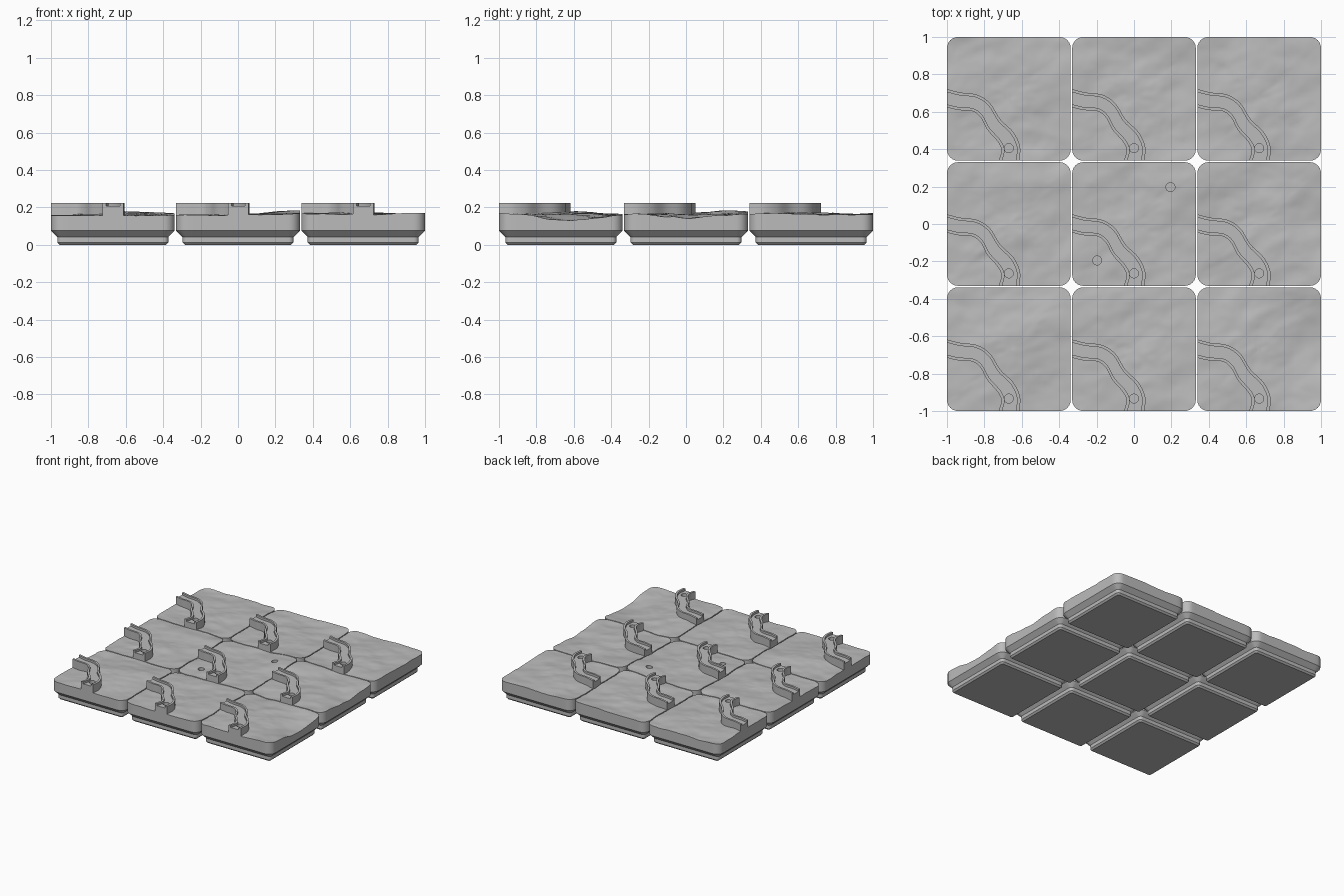
import bpy, bmesh, math
from mathutils import Vector, noise

if "Cube" in bpy.data.objects:
    bpy.data.objects.remove(bpy.data.objects["Cube"])

PITCH = 0.6693
HALF = 0.3307
HOLE_R = 0.024

stone = bpy.data.materials.new("stone grey")
stone.use_nodes = True
stone.diffuse_color = (0.5, 0.5, 0.5, 1)
stone.node_tree.nodes["Principled BSDF"].inputs["Base Color"].default_value = (0.5, 0.5, 0.5, 1)


def new_object(name, bm):
    bmesh.ops.recalc_face_normals(bm, faces=bm.faces)
    mesh = bpy.data.meshes.new(name)
    bm.to_mesh(mesh)
    bm.free()
    mesh.materials.append(stone)
    obj = bpy.data.objects.new(name, mesh)
    bpy.context.collection.objects.link(obj)
    return obj


def activate(obj):
    bpy.ops.object.select_all(action="DESELECT")
    obj.select_set(True)
    bpy.context.view_layer.objects.active = obj


def bore_holes(obj, spots, floor):
    """Cut round blind holes down to the given floor height."""
    bm = bmesh.new()
    for x, y in spots:
        ret = bmesh.ops.create_cone(bm, cap_ends=True, segments=32, radius1=HOLE_R,
                                    radius2=HOLE_R, depth=0.3)
        bmesh.ops.translate(bm, verts=ret["verts"], vec=(x, y, floor + 0.15))
    cutter = new_object("hole_cutter", bm)
    cutter.hide_render = True
    mod = obj.modifiers.new("holes", "BOOLEAN")
    mod.operation = "DIFFERENCE"
    mod.solver = "EXACT"
    mod.object = cutter
    activate(obj)
    bpy.ops.object.modifier_apply(modifier=mod.name)
    bpy.data.objects.remove(cutter)


def smooth(obj):
    activate(obj)
    bpy.ops.object.shade_smooth_by_angle(angle=math.radians(30))


def rounded_square(half, radius, arc=6, straight=18):
    """Outline of a rounded square with evenly divided sides."""
    points = []
    c = half - radius
    for k in range(4):
        turn = k * math.pi / 2
        cx, cy = [(c, c), (-c, c), (-c, -c), (c, -c)][k]
        for i in range(arc + 1):
            a = turn + math.pi / 2 * i / arc
            points.append(Vector((cx + radius * math.cos(a), cy + radius * math.sin(a))))
        nx, ny = [(-c, c), (-c, -c), (c, -c), (c, c)][k]
        a = turn + math.pi / 2
        end = Vector((nx + radius * math.cos(a), ny + radius * math.sin(a)))
        start = points[-1].copy()
        points += [start.lerp(end, i / straight) for i in range(1, straight)]
    return points


# broad rises and dips of the ground: x, y, height, spread
SWELLS = [(1.0, -0.6, -0.025, 0.2), (1.0, 0.02, -0.018, 0.18), (0.3, 0.25, 0.015, 0.2),
          (-0.6, -0.6, 0.008, 0.25), (0.5, -0.75, 0.012, 0.2), (0.6, 0.65, 0.01, 0.25)]


def ground(x, y):
    z = 0.162
    for sx, sy, h, s in SWELLS:
        z += h * math.exp(-((x - sx) ** 2 + (y - sy) ** 2) / (s * s))
    u, v = x + 0.4 * y, y - 0.4 * x
    z += 0.011 * noise.noise(Vector((u * 3, v * 4, 1.7)))
    z += 0.006 * noise.noise(Vector((u * 7, v * 11, 4.2)))
    z += 0.002 * noise.noise(Vector((u * 18, v * 26, 8.1)))
    return max(0.13, min(0.19, z))


def make_tile(name, cx, cy, rings=20):
    bm = bmesh.new()
    loops = []
    # stepped foot: half width, corner radius, height
    for half, radius, z in [(0.2837, 0.0127, 0), (0.2964, 0.0255, 0.0127),
                            (0.2964, 0.0255, 0.0414), (HALF, 0.0598, 0.0757)]:
        loops.append([bm.verts.new((p.x, p.y, z)) for p in rounded_square(half, radius)])
    # rough ground, in rings from the rim inward
    rim = rounded_square(HALF, 0.0598)
    for i in range(rings):
        pts = [p * (1 - i / rings) for p in rim]
        loops.append([bm.verts.new((p.x, p.y, ground(cx + p.x, cy + p.y))) for p in pts])
    n = len(rim)
    bm.faces.new(loops[0])
    for a, b in zip(loops, loops[1:]):
        for i in range(n):
            bm.faces.new((a[i], a[(i + 1) % n], b[(i + 1) % n], b[i]))
    middle = bm.verts.new((0, 0, ground(cx, cy)))
    for i in range(n):
        bm.faces.new((loops[-1][i], loops[-1][(i + 1) % n], middle))
    bmesh.ops.triangulate(bm, faces=[f for f in bm.faces if len(f.verts) == 4])
    tile = new_object(name, bm)
    tile.location = (cx, cy, 0)
    bore_holes(tile, [(0.195, 0.197), (-0.197, -0.195)], 0.11)
    smooth(tile)


def spline(points, steps=5):
    """Smooth curve through the points."""
    pts = [Vector(p) for p in points]
    pts = [2 * pts[0] - pts[1]] + pts + [2 * pts[-1] - pts[-2]]
    out = []
    for a, b, c, d in zip(pts, pts[1:], pts[2:], pts[3:]):
        for i in range(steps):
            t = i / steps
            out.append(0.5 * (2 * b + (c - a) * t + (2 * a - 5 * b + 4 * c - d) * t * t
                              + (3 * b - a - 3 * c + d) * t ** 3))
    return out + [pts[-2]]


# curved wall with a shallow channel along its top
OUTER = [(-HALF, 0.052), (-0.26, 0.034), (-0.17, 0.022), (-0.1, -0.024), (-0.045, -0.11),
         (0.024, -0.178), (0.06, -0.255), (0.056, -HALF)]
INNER = [(-HALF, -0.046), (-0.27, -0.06), (-0.195, -0.066), (-0.15, -0.1), (-0.115, -0.165),
         (-0.06, -0.228), (-0.04, -0.275), (-0.054, -HALF)]
SECTION = [(0, 0.12), (0, 0.225), (0.17, 0.225), (0.17, 0.208),
           (0.83, 0.208), (0.83, 0.225), (1, 0.225), (1, 0.12)]


def make_wall():
    bm = bmesh.new()
    rows = []
    for o, i in zip(spline(OUTER), spline(INNER)):
        rows.append([bm.verts.new((*o.lerp(i, f), z)) for f, z in SECTION])
    n = len(SECTION)
    for a, b in zip(rows, rows[1:]):
        for i in range(n):
            bm.faces.new((a[i], a[(i + 1) % n], b[(i + 1) % n], b[i]))
    bm.faces.new(rows[0])
    bm.faces.new(rows[-1])
    wall = new_object("curved_wall", bm)
    bore_holes(wall, [(0, -0.264)], 0.17)
    smooth(wall)
    return wall


# three by three layout
wall = make_wall()
for row in range(3):
    for col in range(3):
        x, y = (col - 1) * PITCH, (row - 1) * PITCH
        make_tile(f"ground_tile_{row + 1}_{col + 1}", x, y)
        if row or col:
            copy = bpy.data.objects.new(f"curved_wall_{row + 1}_{col + 1}", wall.data)
            bpy.context.collection.objects.link(copy)
        else:
            copy = wall
        copy.location = (x, y, 0)
